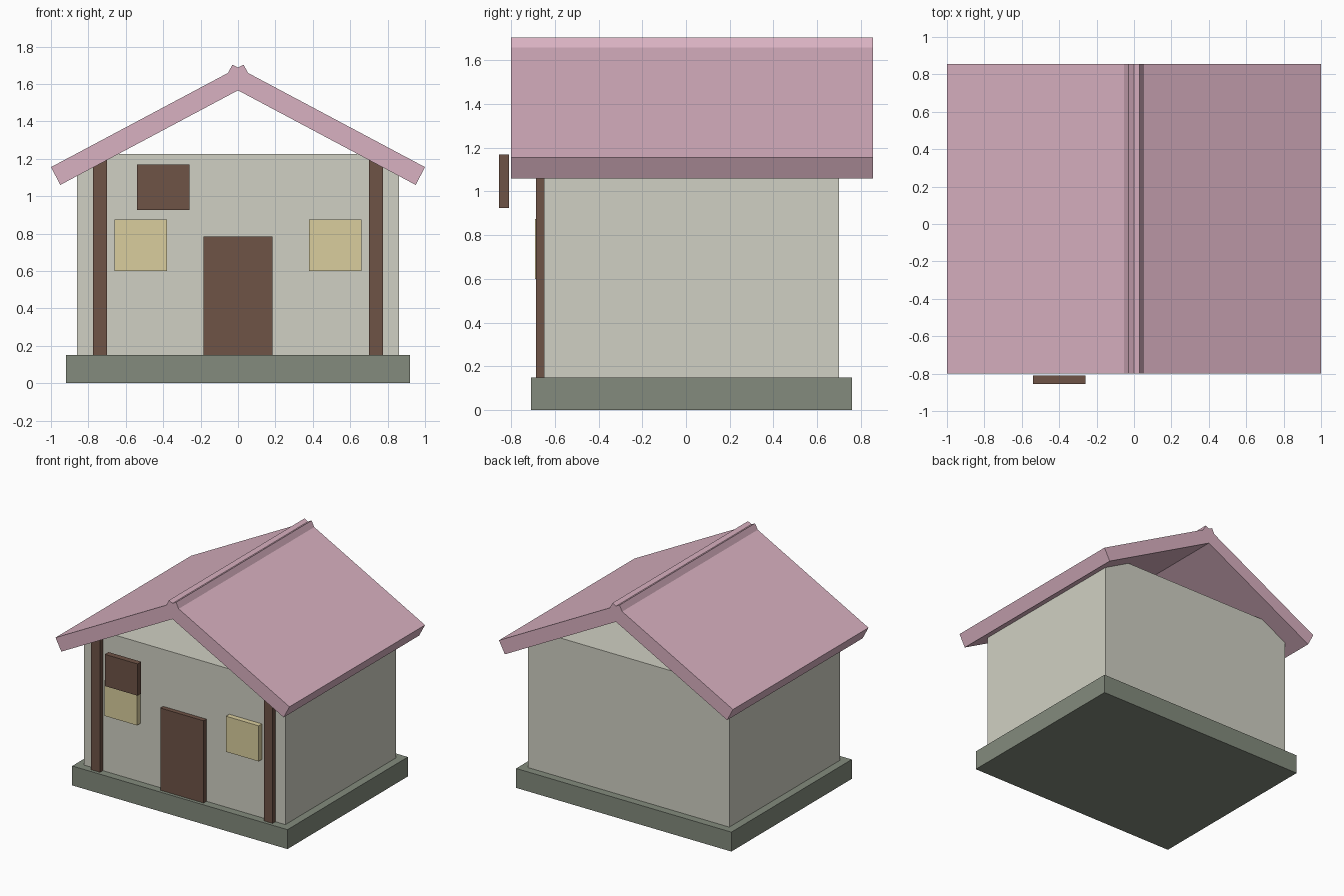
import bpy
import bmesh

if "Cube" in bpy.data.objects:
    bpy.data.objects.remove(bpy.data.objects["Cube"], do_unlink=True)


def linear(c):
    c /= 255
    return c / 12.92 if c <= 0.04045 else ((c + 0.055) / 1.055) ** 2.4


def material(name, *rgb):
    colour = [linear(c) for c in rgb] + [1]
    mat = bpy.data.materials.new(name)
    mat.use_nodes = True
    mat.diffuse_color = colour
    bsdf = mat.node_tree.nodes["Principled BSDF"]
    bsdf.inputs["Base Color"].default_value = colour
    bsdf.inputs["Roughness"].default_value = 0.8
    return mat


pink = material("dusty pink", 217, 177, 193)
plaster = material("pale plaster", 208, 208, 195)
wood = material("dark wood", 110, 83, 70)
glass = material("warm yellow", 218, 206, 158)
stone = material("grey green stone", 131, 139, 125)


def prism(name, profile, y0, y1, mat):
    """Extrude an x-z profile along y."""
    bm = bmesh.new()
    face = bm.faces.new([bm.verts.new((x, y0, z)) for x, z in profile])
    moved = bmesh.ops.extrude_face_region(bm, geom=[face])["geom"]
    verts = [v for v in moved if isinstance(v, bmesh.types.BMVert)]
    bmesh.ops.translate(bm, verts=verts, vec=(0, y1 - y0, 0))
    bmesh.ops.recalc_face_normals(bm, faces=bm.faces)
    mesh = bpy.data.meshes.new(name)
    bm.to_mesh(mesh)
    bm.free()
    mesh.materials.append(mat)
    obj = bpy.data.objects.new(name, mesh)
    bpy.context.collection.objects.link(obj)
    return obj


def box(name, x, y, z, mat):
    corners = [(x[0], z[0]), (x[1], z[0]), (x[1], z[1]), (x[0], z[1])]
    return prism(name, corners, *y, mat)


# Foundation and flat-topped walls
box("foundation", (-0.92, 0.92), (-0.71, 0.76), (0, 0.15), stone)
box("walls", (-0.86, 0.86), (-0.65, 0.70), (0.15, 1.225), plaster)

# Door and hanging board
box("door", (-0.185, 0.185), (-0.685, -0.645), (0.15, 0.785), wood)
box("hanging_board", (-0.54, -0.26), (-0.855, -0.81), (0.925, 1.17), wood)

# Mirrored posts, windows and roof slabs that cross at the ridge
slab = [(1.0, 1.155), (0.95, 1.06), (-0.08, 1.608), (-0.03, 1.703)]
for side, s in (("left", 1), ("right", -1)):
    box(side + "_post", (s * 0.70, s * 0.775), (-0.685, -0.645), (0.15, 1.22), wood)
    box(side + "_window", (s * 0.38, s * 0.66), (-0.69, -0.645), (0.60, 0.875), glass)
    prism(side + "_roof_slab", [(s * x, z) for x, z in slab], -0.80, 0.855, pink)
